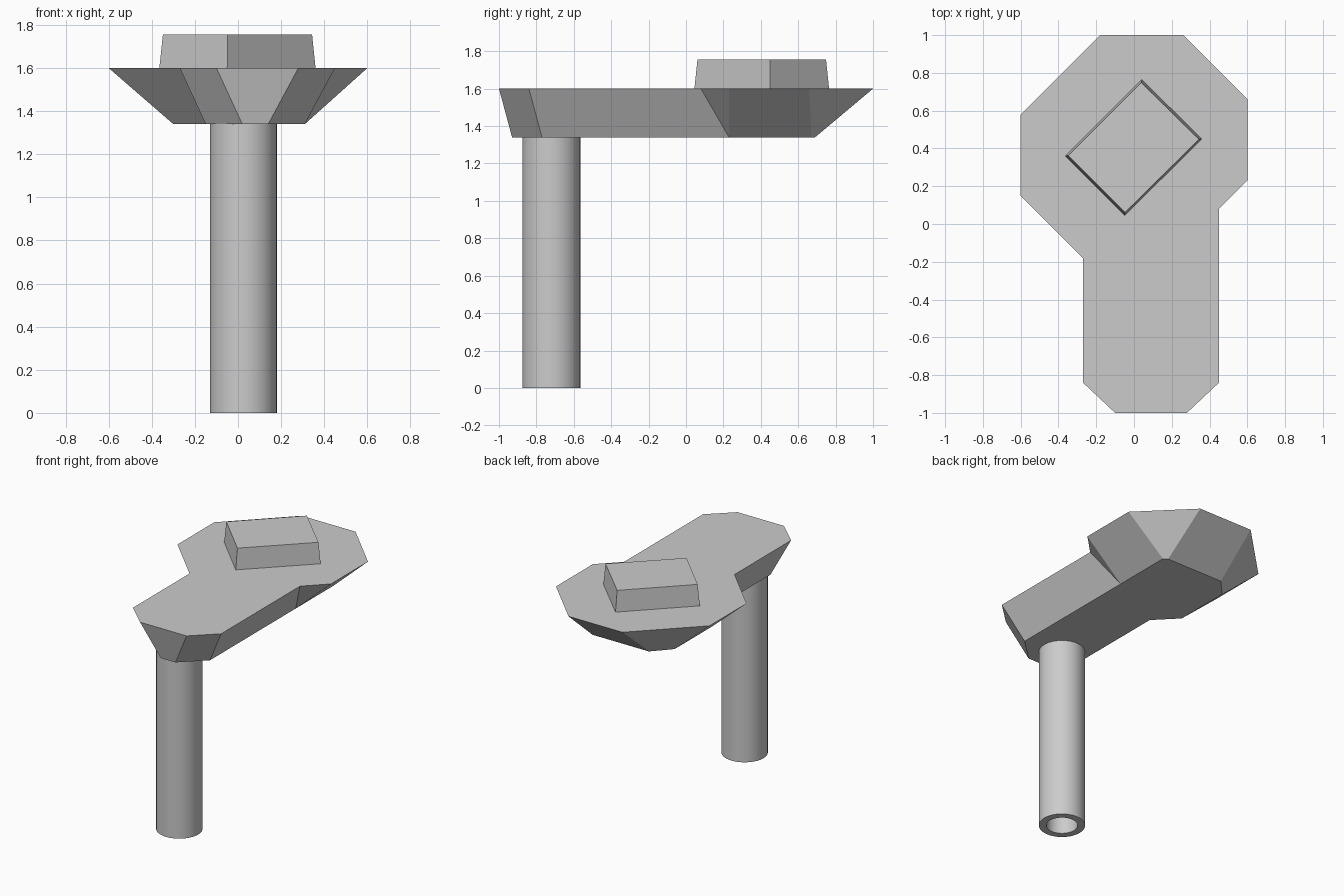
import bpy
import bmesh
import math

cube = bpy.data.objects.get("Cube")
if cube:
    bpy.data.objects.remove(cube, do_unlink=True)

grey = bpy.data.materials.new("plain grey")
grey.use_nodes = True
grey.diffuse_color = (0.6, 0.6, 0.6, 1)
grey.node_tree.nodes["Principled BSDF"].inputs["Base Color"].default_value = (0.6, 0.6, 0.6, 1)


def finish(name, bm):
    bmesh.ops.remove_doubles(bm, verts=bm.verts, dist=0.0005)
    bmesh.ops.recalc_face_normals(bm, faces=bm.faces)
    mesh = bpy.data.meshes.new(name)
    bm.to_mesh(mesh)
    bm.free()
    mesh.materials.append(grey)
    obj = bpy.data.objects.new(name, mesh)
    bpy.context.collection.objects.link(obj)
    return obj


def loft(name, lower, upper, z_low, z_high):
    """Solid between two matching outlines."""
    bm = bmesh.new()
    low = [bm.verts.new((x, y, z_low)) for x, y in lower]
    high = [bm.verts.new((x, y, z_high)) for x, y in upper]
    bm.faces.new(low[::-1])
    bm.faces.new(high)
    for i in range(len(low)):
        j = (i + 1) % len(low)
        bm.faces.new((low[i], low[j], high[j], high[i]))
    return finish(name, bm)


# Tapered deck: eight-sided head joined to an arm with clipped corners
deck_top = [(-0.27, -0.84), (-0.10, -1), (0.28, -1), (0.45, -0.84),
            (0.45, 0.08), (0.6, 0.23), (0.6, 0.66), (0.26, 1),
            (-0.18, 1), (-0.6, 0.58), (-0.6, 0.15), (-0.27, -0.18)]
deck_bottom = [(-0.15, -0.77), (0.02, -0.93), (0.14, -0.93), (0.31, -0.77),
               (0.31, 0.23), (0.31, 0.23), (0.31, 0.67), (0.28, 0.69),
               (-0.18, 0.69), (-0.30, 0.56), (-0.30, 0.14), (-0.15, -0.015)]
loft("deck", deck_bottom, deck_top, 1.34, 1.6)

# Turned block on the head, slightly narrower at its top
block_base = [(-0.05, 0.045), (0.36, 0.45), (0.04, 0.765), (-0.365, 0.36)]
cx, cy = 0, 0.405
block_top = [(cx + (x - cx) * 0.955, cy + (y - cy) * 0.955) for x, y in block_base]
loft("block", block_base, block_top, 1.6, 1.755)

# Hollow round post under the arm
bm = bmesh.new()
profile = [(0.105, 0), (0.155, 0), (0.155, 1.345), (0.105, 1.345)]
ring = [bm.verts.new((r, 0, z)) for r, z in profile]
edges = [bm.edges.new((ring[i], ring[(i + 1) % 4])) for i in range(4)]
bmesh.ops.spin(bm, geom=ring + edges, cent=(0, 0, 0), axis=(0, 0, 1),
               angle=math.tau, steps=48)
bmesh.ops.translate(bm, verts=bm.verts, vec=(0.025, -0.72, 0))
post = finish("post", bm)
bpy.ops.object.select_all(action="DESELECT")
post.select_set(True)
bpy.context.view_layer.objects.active = post
bpy.ops.object.shade_smooth_by_angle(angle=math.radians(35))
